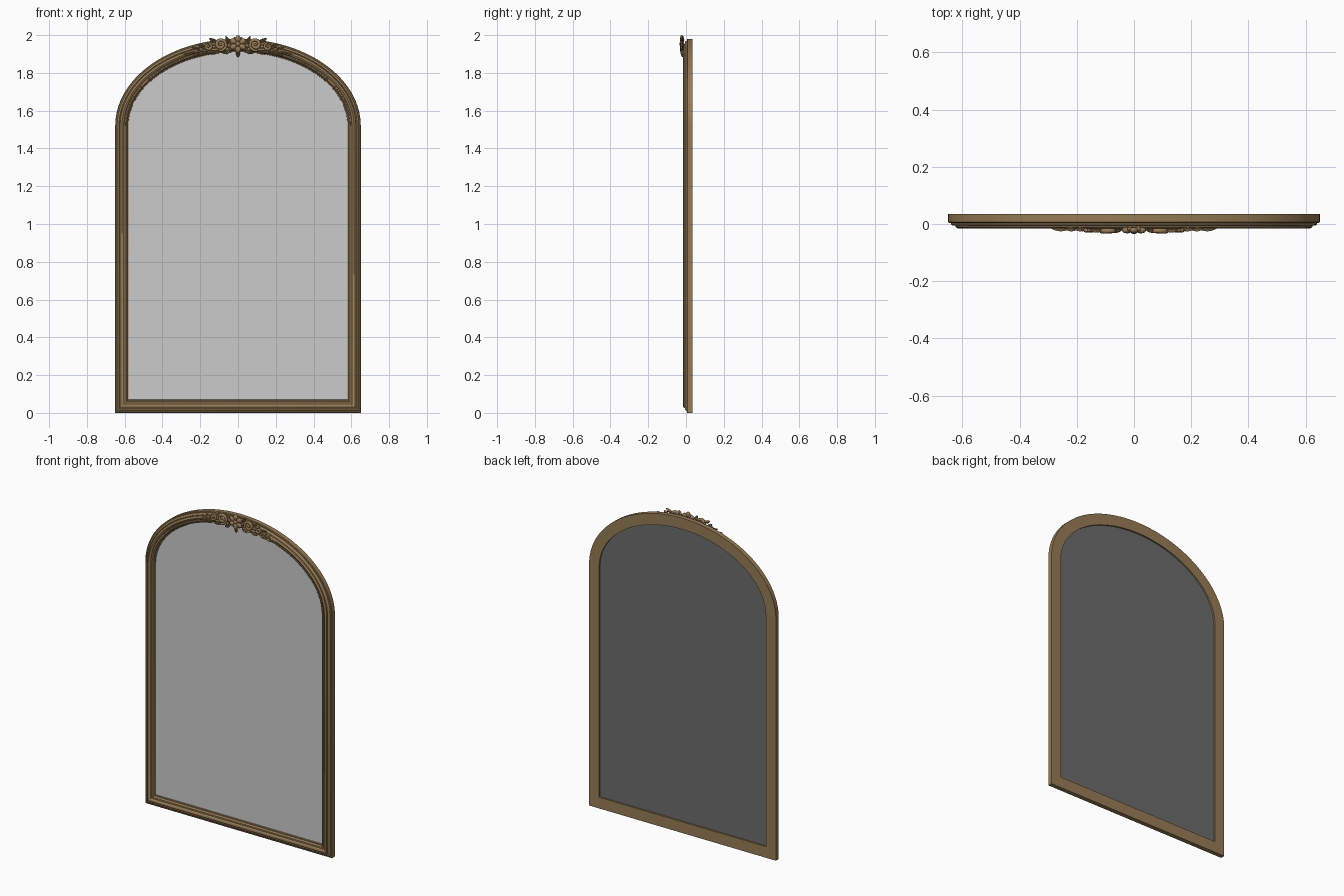
import bpy, bmesh, math
from mathutils import Matrix, Vector

if "Cube" in bpy.data.objects:
    bpy.data.objects.remove(bpy.data.objects["Cube"])

W, SPRING, RISE, N = 0.65, 1.52, 0.46, 64


def material(name, rgb):
    m = bpy.data.materials.new(name)
    m.diffuse_color = (*rgb, 1)
    m.use_nodes = True
    m.node_tree.nodes["Principled BSDF"].inputs["Base Color"].default_value = m.diffuse_color
    return m


GOLD = material("antique gold", (0.31, 0.20, 0.094))
MIRROR = material("mirror grey", (0.60, 0.60, 0.60))
BACK = material("dark backing grey", (0.15, 0.15, 0.15))


def outline(t):
    """Arched outline, moved inward by t, as (x, z) points."""
    pts = [(-(W - t), t), (W - t, t)]
    for i in range(N + 1):
        a = math.pi * i / N
        pts.append(((W - t) * math.cos(a), SPRING + (RISE - t) * math.sin(a)))
    return pts


def finish(bm, name, mat, angle=35):
    bmesh.ops.recalc_face_normals(bm, faces=bm.faces)
    me = bpy.data.meshes.new(name)
    bm.to_mesh(me)
    bm.free()
    ob = bpy.data.objects.new(name, me)
    bpy.context.collection.objects.link(ob)
    me.materials.append(mat)
    bpy.ops.object.select_all(action='DESELECT')
    ob.select_set(True)
    bpy.context.view_layer.objects.active = ob
    bpy.ops.object.shade_smooth_by_angle(angle=math.radians(angle))
    return ob


def sweep_loops(bm, loops, closed=True):
    n, k = len(loops[0]), len(loops)
    for j in range(k if closed else k - 1):
        a, b = loops[j], loops[(j + 1) % k]
        for i in range(n):
            bm.faces.new((a[i], a[(i + 1) % n], b[(i + 1) % n], b[i]))


# Moulded frame: profile of (inset, y) carried round the arch
profile = [(0, .035), (0, .007), (.004, .004), (.010, .004), (.011, -.001),
           (.015, -.005), (.020, -.006), (.022, -.003), (.025, -.003),
           (.026, -.010), (.030, -.014), (.036, -.016), (.042, -.014),
           (.046, -.010), (.047, -.005), (.052, -.005), (.053, -.009),
           (.058, -.009), (.062, -.005), (.064, .001), (.069, .003),
           (.070, .006), (.070, .035)]
bm = bmesh.new()
sweep_loops(bm, [[bm.verts.new((x, y, z)) for x, z in outline(t)] for t, y in profile])
finish(bm, "arched_frame", GOLD)


# Mirror and backing plates
def plate(name, mat, y0, y1):
    bm = bmesh.new()
    loops = [[bm.verts.new((x, y, z)) for x, z in outline(.0695)] for y in (y0, y1)]
    sweep_loops(bm, loops, closed=False)
    for lp in loops:
        bm.faces.new(lp)
    finish(bm, name, mat)


plate("mirror_glass", MIRROR, .010, .015)
plate("back_panel", BACK, .0155, .025)


# Ornament helpers
def blob(bm, x, y, z, ang, length, width, depth):
    """Flattened ellipsoid, long axis turned by ang in the xz plane."""
    m = (Matrix.Translation((x, y, z)) @ Matrix.Rotation(-ang, 4, 'Y')
         @ Matrix.Diagonal((length, depth, width, 1)))
    bmesh.ops.create_uvsphere(bm, u_segments=14, v_segments=8, radius=1, matrix=m)


def leaf(bm, s, x, z, ang, length, width, y):
    """Pointed leaf with a raised middle rib, rooted at x, z."""
    d, nrm = Vector((math.cos(ang), 0, math.sin(ang))), Vector((-math.sin(ang), 0, math.cos(ang)))
    rings = []
    for i in range(9):
        u = i / 8
        w = width * (math.sin(math.pi * min(1, u * .85 + .15)) ** .8) + .0006
        c = Vector((x, y, z)) + d * length * u + nrm * .25 * length * u * u
        ring = []
        for across, front in ((-1, 0), (-.6, -.7), (-.2, -.45), (0, -1), (.2, -.45), (.6, -.7), (1, 0), (0, .5)):
            p = c + nrm * w * across + Vector((0, front * min(w, .010), 0))
            ring.append(bm.verts.new((s * p.x, p.y, p.z)))
        rings.append(ring)
    sweep_loops(bm, rings, closed=False)
    bm.faces.new(rings[0])
    bm.faces.new(rings[-1])


def tube(bm, s, pts):
    """Round tube through (x, y, z, radius) points lying in the xz plane."""
    rings = []
    for i, (x, y, z, r) in enumerate(pts):
        a, b = pts[max(0, i - 1)], pts[min(len(pts) - 1, i + 1)]
        t = Vector((b[0] - a[0], 0, b[2] - a[2])).normalized()
        side = Vector((-t.z, 0, t.x))
        ring = []
        for k in range(10):
            q = 2 * math.pi * k / 10
            p = Vector((x, y + r * math.sin(q), z)) + side * r * math.cos(q)
            ring.append(bm.verts.new((s * p.x, p.y, p.z)))
        rings.append(ring)
    sweep_loops(bm, rings, closed=False)
    bm.faces.new(rings[0])
    bm.faces.new(rings[-1])


def spiral(cx, cz, r0, r1, a0, a1, y, thick):
    pts = []
    for i in range(33):
        u = i / 32
        a, r = a0 + (a1 - a0) * u, r0 + (r1 - r0) * u
        pts.append((cx + r * math.cos(a), y, cz + r * math.sin(a), thick * (.75 + .35 * math.sin(math.pi * u))))
    return pts


def arch_z(x, inset=.036):
    return SPRING + (RISE - inset) * math.sqrt(1 - (x / (W - inset)) ** 2)


# Centre rosette
bm = bmesh.new()
CZ = 1.953
for i in range(6):
    a = math.pi / 2 + i * math.pi / 3
    blob(bm, .028 * math.cos(a), -.022, CZ + .028 * math.sin(a), a, .019, .0145, .011)
    b = a + math.pi / 6
    blob(bm, .024 * math.cos(b), -.018, CZ + .024 * math.sin(b), b, .019, .007, .009)
blob(bm, 0, -.024, CZ, 0, .013, .013, .011)
for s in (-1, 1):
    leaf(bm, s, .004, 1.918, -1.9, .034, .010, -.018)
finish(bm, "crest_rosette", GOLD, 50)

# Scrolls and leaves, mirrored to both sides
for s, side in ((-1, "left"), (1, "right")):
    bm = bmesh.new()
    tube(bm, s, spiral(.092, 1.950, .005, .033, 0, 3.6 * math.pi, -.024, .0085))
    blob(bm, s * .092, -.026, 1.950, 0, .009, .009, .008)
    tube(bm, s, spiral(.158, 1.940, .004, .021, math.pi, -1.6 * math.pi, -.022, .007))
    blob(bm, s * .158, -.022, 1.940, 0, .007, .007, .008)
    stem = []
    for i in range(17):
        x = .05 + .2 * i / 16
        stem.append((x, -.018, arch_z(x) - .016 + .012 * i / 16, .0085 - .0055 * i / 16))
    tube(bm, s, stem)
    finish(bm, side + "_crest_scrolls", GOLD, 50)

    bm = bmesh.new()
    leaf(bm, s, .045, 1.925, -.9, .040, .011, -.018)
    leaf(bm, s, .048, 1.962, .85, .036, .010, -.020)
    leaf(bm, s, .115, 1.968, .10, .040, .010, -.020)
    leaf(bm, s, .105, 1.918, -.55, .048, .010, -.018)
    for x, off, ang, ln in ((.172, .010, .05, .040), (.165, -.012, -.75, .045),
                            (.205, .004, .0, .038), (.205, -.008, -.85, .042),
                            (.235, .0, -.50, .054)):
        leaf(bm, s, x, arch_z(x) + off, ang, ln, .009, -.016)
    blob(bm, s * .222, -.018, arch_z(.222), 0, .007, .007, .006)
    finish(bm, side + "_crest_leaves", GOLD, 40)
